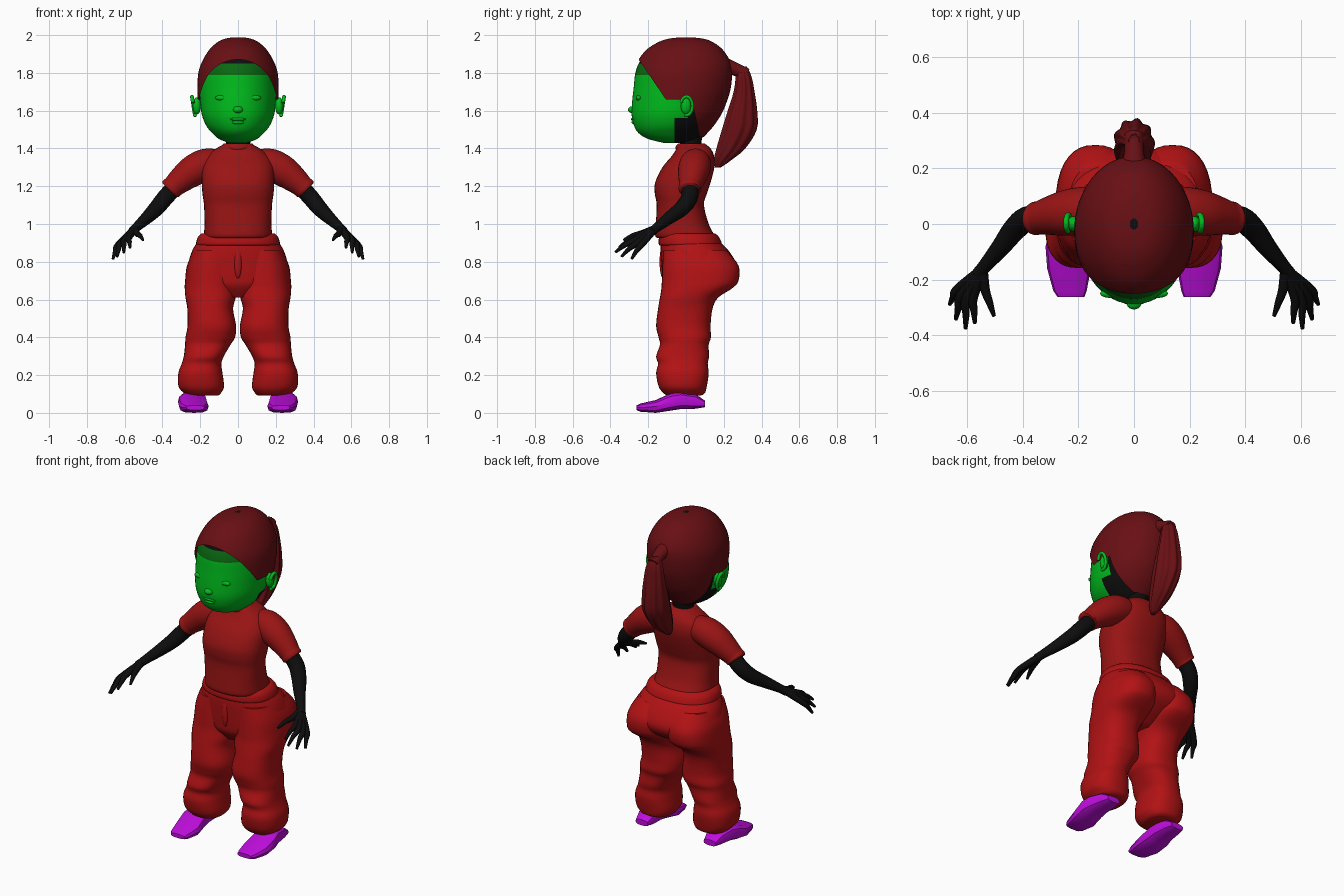
import bpy, bmesh, math
from mathutils import Vector, Matrix

if "Cube" in bpy.data.objects:
    bpy.data.objects.remove(bpy.data.objects["Cube"])


def material(name, rgb):
    m = bpy.data.materials.new(name)
    m.diffuse_color = (*rgb, 1)
    m.use_nodes = True
    m.node_tree.nodes["Principled BSDF"].inputs["Base Color"].default_value = m.diffuse_color
    return m


HAIR = material("dark red hair", (0.14, 0.005, 0.007))
SHIRT = material("red shirt", (0.32, 0.007, 0.007))
PANTS = material("bright red trousers", (0.44, 0.006, 0.007))
SKIN = material("black skin", (0.004, 0.004, 0.004))
FACE = material("green face", (0.0, 0.5, 0.012))
BROW = material("dark green forehead", (0.003, 0.14, 0.006))
SHOE = material("magenta shoe", (0.52, 0.004, 0.72))


def resample(rows, k):
    """Smooth curve through the rows of numbers, k steps per span."""
    out = []
    for i in range(len(rows) - 1):
        a, b, c, d = (rows[max(i - 1, 0)], rows[i], rows[i + 1], rows[min(i + 2, len(rows) - 1)])
        for s in range(k):
            t = s / k
            out.append(tuple(0.5 * (2 * q + (r - p) * t + (2 * p - 5 * q + 4 * r - e) * t * t
                                    + (3 * q - p - 3 * r + e) * t ** 3)
                             for p, q, r, e in zip(a, b, c, d)))
    return out + [tuple(rows[-1])]


def finish(name, bm, mats, mirror=False, angle=50):
    bmesh.ops.recalc_face_normals(bm, faces=bm.faces)
    me = bpy.data.meshes.new(name)
    bm.to_mesh(me)
    bm.free()
    for m in mats:
        me.materials.append(m)
    ob = bpy.data.objects.new(name, me)
    bpy.context.collection.objects.link(ob)
    bpy.ops.object.select_all(action='DESELECT')
    ob.select_set(True)
    bpy.context.view_layer.objects.active = ob
    bpy.ops.object.shade_smooth_by_angle(angle=math.radians(angle))
    if mirror:
        ob.modifiers.new("mirror", 'MIRROR')
    return ob


def skin_rings(rings, n=32, power=2.0, rib=0.0):
    """Closed surface through rings given as (centre, u axis, v axis)."""
    bm = bmesh.new()
    loops = []
    for c, u, v in rings:
        loop = []
        for i in range(n):
            a = 2 * math.pi * i / n
            ca, sa = math.cos(a), math.sin(a)
            f = 1 + rib * math.cos(9 * a)
            x = math.copysign(abs(ca) ** (2 / power), ca) * f
            y = math.copysign(abs(sa) ** (2 / power), sa) * f
            loop.append(bm.verts.new(c + u * x + v * y))
        loops.append(loop)
    for p, q in zip(loops, loops[1:]):
        for i in range(n):
            bm.faces.new((p[i], p[(i + 1) % n], q[(i + 1) % n], q[i]))
    bm.faces.new(loops[0][::-1])
    bm.faces.new(loops[-1])
    return bm


def boxes(rows, k=4, axis='z', grow=0.0):
    """Rings from rows (height or depth, x0, x1, other0, other1)."""
    rings = []
    for h, x0, x1, b0, b1 in resample(rows, k):
        x, b = (x0 + x1) / 2, (b0 + b1) / 2
        u, w = Vector(((x1 - x0) / 2 + grow, 0, 0)), (b1 - b0) / 2 + grow
        if axis == 'z':
            rings.append((Vector((x, b, h)), u, Vector((0, w, 0))))
        else:
            rings.append((Vector((x, h, b)), u, Vector((0, 0, w))))
    return rings


def sym(rows):
    return [(z, -r, r, y0, y1) for z, r, y0, y1 in rows]


def tube(rows, k=4):
    """Rings along a path of (x, y, z, radius)."""
    pts = resample(rows, k)
    rings = []
    for i, p in enumerate(pts):
        t = (Vector(pts[min(i + 1, len(pts) - 1)][:3]) - Vector(pts[max(i - 1, 0)][:3])).normalized()
        u = t.cross(Vector((0, 0, 1))).normalized()
        rings.append((Vector(p[:3]), u * p[3], u.cross(t) * p[3]))
    return rings


def ellipsoid(name, loc, size, mat, mirror=False):
    bm = bmesh.new()
    bmesh.ops.create_uvsphere(bm, u_segments=20, v_segments=12, radius=1,
                              matrix=Matrix.Translation(loc) @ Matrix.Diagonal((*size, 1)))
    return finish(name, bm, [mat], mirror)


def cut(bm, y, z, ny, nz):
    """Add a clean edge line across the mesh."""
    bmesh.ops.bisect_plane(bm, geom=bm.verts[:] + bm.edges[:] + bm.faces[:],
                           plane_co=(0, y, z), plane_no=(0, ny, nz), dist=1e-5)


# Head: face, forehead and bare neck colours split along clean lines
head_rows = sym([(1.43, .05, -.12, .04), (1.45, .10, -.20, .07), (1.48, .135, -.25, .10),
                 (1.52, .168, -.275, .135), (1.58, .192, -.288, .175), (1.65, .2, -.285, .205),
                 (1.72, .203, -.277, .225), (1.80, .198, -.268, .232), (1.86, .178, -.245, .222),
                 (1.92, .142, -.20, .185), (1.96, .10, -.14, .135), (1.98, .06, -.085, .085),
                 (1.988, .015, -.02, .02)])
head = skin_rings(boxes(head_rows), 64)
for plane in ((0, 1.79, 0, 1), (0, 1.85, 0, 1), (0, 1.56, 0, 1), (-.06, 0, 1, 0), (.01, 0, 1, 0)):
    cut(head, *plane)
for f in head.faces:
    c = f.calc_center_median()
    back = -.06 if c.z < 1.56 else .01
    f.material_index = 1 if c.y > back or (c.z > 1.85 and abs(c.x) < .1) else (2 if c.z > 1.79 else 0)
finish("head", head, [FACE, SKIN, BROW])

# Hair cap: a slightly larger shell, trimmed along the hairline
hair = skin_rings(boxes(head_rows, grow=.012), 64)
for plane in ((-.10, 1.65, .22, .15), (0, 1.66, 0, 1), (.03, 1.66, .24, .05),
              (0, 1.46, 0, 1), (0, 1.87, 0, 1)):
    cut(hair, *plane)
bare = []
for f in hair.faces:
    c = f.calc_center_median()
    front = c.z < 1.87 and .22 * (c.y + .10) + .15 * (c.z - 1.65) < 0
    under = c.z < 1.66 and .24 * (c.y - .03) + .05 * (c.z - 1.66) < 0
    if front or under or c.z < 1.46:
        bare.append(f)
bmesh.ops.delete(hair, geom=bare, context='FACES')
finish("hair_cap", hair, [HAIR])

# Ponytail with ribbed strands, and the tie joining it to the head
tail = sym([(1.30, .012, .155, .185), (1.34, .035, .15, .24), (1.40, .055, .165, .31),
            (1.50, .07, .195, .37), (1.60, .068, .225, .373), (1.70, .058, .255, .36),
            (1.78, .045, .265, .345), (1.835, .02, .265, .32)])
finish("ponytail", skin_rings(boxes(tail), 54, rib=.07), [HAIR])
finish("ponytail_root", skin_rings(tube([(0, .19, 1.84, .05), (0, .26, 1.82, .035),
                                         (0, .32, 1.79, .035)])), [HAIR])

# Facial features and ears
ellipsoid("nose", (0, -.285, 1.605), (.026, .022, .018), FACE)
ellipsoid("upper_lip", (0, -.275, 1.555), (.045, .017, .009), FACE)
ellipsoid("lower_lip", (0, -.272, 1.538), (.035, .017, .010), FACE)
ellipsoid("eyelid", (.08, -.25, 1.668), (.042, .016, .015), FACE, True)
ellipsoid("ear", (.218, .0, 1.625), (.022, .028, .045), FACE, True)
rim = []
for i in range(17):
    a = math.radians(-110 + 270 * i / 16)
    rim.append((Vector((.236 + .008 * math.sin(a), .003 + .031 * math.cos(a), 1.625 + .05 * math.sin(a))),
                Vector((.010, 0, 0)), Vector((0, math.cos(a), math.sin(a))) * .009))
finish("ear_rim", skin_rings(rim, 10), [FACE], True)

# Neck
finish("neck", skin_rings(boxes(sym([(1.34, .07, -.03, .10), (1.42, .062, -.03, .08),
                                     (1.50, .07, -.04, .10)]))), [SKIN])

# Shirt: torso, collar, sleeves
torso = sym([(.925, .17, -.15, .14), (.94, .18, -.163, .15), (1.0, .177, -.16, .12),
             (1.10, .18, -.155, .095), (1.16, .188, -.165, .11), (1.22, .192, -.163, .13),
             (1.30, .19, -.125, .15), (1.36, .165, -.075, .148), (1.40, .115, -.05, .13),
             (1.425, .07, -.04, .10)])
finish("shirt_body", skin_rings(boxes(torso), 40, 2.4), [SHIRT])
finish("collar", skin_rings(boxes(sym([(1.395, .085, -.055, .115), (1.41, .088, -.055, .112),
                                       (1.425, .076, -.042, .10)]))), [SHIRT])
finish("sleeve", skin_rings(tube([(.10, .055, 1.325, .07), (.17, .05, 1.315, .084), (.24, .04, 1.28, .083),
                                  (.30, .03, 1.235, .07), (.34, .022, 1.20, .06), (.355, .02, 1.187, .06),
                                  (.362, .02, 1.18, .054)])), [SHIRT], True)

# Arms and hands: each finger runs from the wrist so together they form the palm
finish("arm", skin_rings(tube([(.33, .022, 1.20, .045), (.385, .018, 1.14, .045), (.43, -.02, 1.085, .042),
                               (.48, -.085, 1.035, .034), (.535, -.15, .985, .025),
                               (.56, -.18, .96, .024)]), 20), [SKIN], True)
fingers = {"index": ((.578, -.265, .927), (.572, -.355, .875)),
           "middle": ((.602, -.27, .915), (.605, -.375, .85)),
           "ring": ((.622, -.258, .90), (.64, -.342, .827)),
           "little": ((.635, -.235, .89), (.662, -.288, .815)),
           "thumb": ((.535, -.235, .95), (.503, -.33, .915))}
for name, (knuckle, tip) in fingers.items():
    mid = tuple((a + b) / 2 + (.006 if i == 2 else 0) for i, (a, b) in enumerate(zip(knuckle, tip)))
    finish(name + "_finger", skin_rings(tube([(.545, -.165, .975, .02), (*knuckle, .017), (*mid, .013),
                                              (*tip, .007)]), 12), [SKIN], True)

# Trousers: hips, waistband, fly fold and baggy legs
hips = sym([(.61, .07, -.07, .10), (.67, .19, -.115, .20), (.72, .255, -.125, .26), (.78, .265, -.13, .272),
            (.86, .242, -.135, .225), (.91, .212, -.132, .175), (.945, .20, -.125, .155)])
finish("hips", skin_rings(boxes(hips), 40, 2.3), [PANTS])
finish("waistband", skin_rings(boxes(sym([(.885, .212, -.135, .18), (.895, .222, -.145, .19),
                                          (.93, .213, -.142, .175), (.95, .195, -.125, .155)])), 40, 2.3), [PANTS])
ellipsoid("fly_fold", (0, -.12, .80), (.022, .02, .09), PANTS)
leg = [(.092, .105, .275, -.10, .08), (.105, .09, .288, -.12, .10), (.14, .074, .315, -.145, .11),
       (.21, .082, .316, -.158, .12), (.26, .088, .298, -.148, .115), (.30, .075, .287, -.158, .122),
       (.36, .04, .28, -.138, .12), (.40, .016, .278, -.145, .132), (.46, .010, .267, -.158, .13),
       (.55, .026, .268, -.148, .14), (.61, .012, .278, -.138, .17), (.66, .004, .282, -.13, .245),
       (.70, .002, .28, -.128, .278), (.78, .0, .27, -.125, .278), (.86, .01, .235, -.12, .215)]
finish("trouser_leg", skin_rings(boxes(leg), 36, 2.4), [PANTS], True)

# Shoes: faceted wedge with a flat toe
shoe = [(-.262, .178, .275, .015, .04), (-.24, .17, .29, .006, .05), (-.16, .155, .312, .0, .068),
        (-.08, .165, .318, .012, .105), (-.03, .17, .305, .02, .115), (.05, .175, .29, .022, .10),
        (.10, .19, .275, .03, .065)]
finish("shoe", skin_rings(boxes(shoe, 1, 'y'), 12, 2.8), [SHOE], True, 35)
